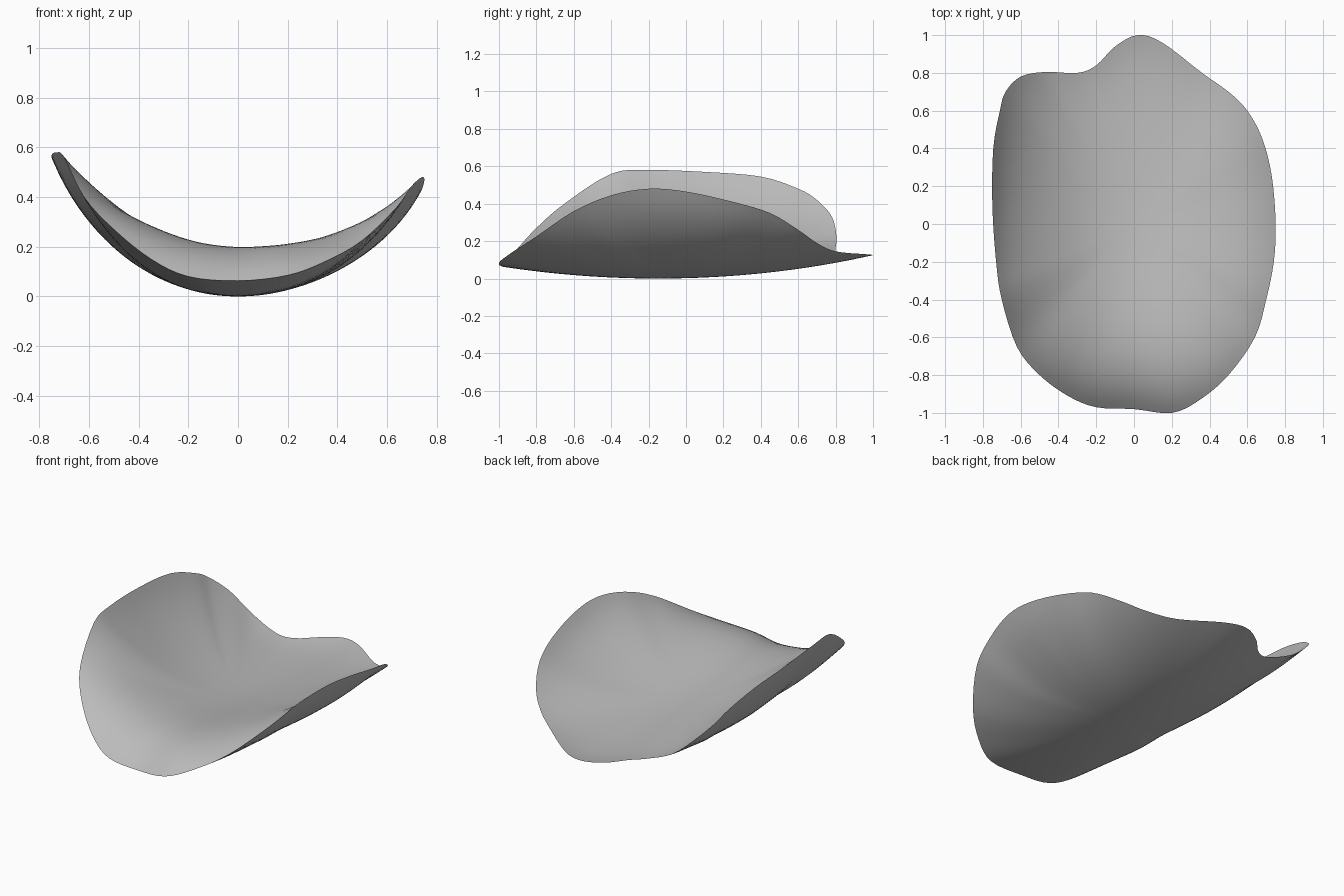
import bpy
import bmesh
from math import sqrt
from mathutils import Vector

cube = bpy.data.objects.get("Cube")
if cube:
    bpy.data.objects.remove(cube, do_unlink=True)

# Outline of the thin edge, starting at the back tip and passing the left side
RIM = [Vector(p) for p in (
    (.02, 1, .125), (.15, .96, .13), (.36, .8, .145), (.5, .7, .19),
    (.6, .6, .26), (.68, .45, .35), (.73, .25, .41), (.75, 0, .465),
    (.74, -.2, .48), (.7, -.4, .445), (.64, -.6, .36), (.5, -.8, .225),
    (.35, -.93, .14), (.2, -1, .085), (0, -.98, .063), (-.2, -.97, .08),
    (-.35, -.91, .15), (-.5, -.8, .27), (-.62, -.65, .4), (-.7, -.4, .56),
    (-.73, -.2, .58), (-.75, .1, .57), (-.745, .4, .545), (-.71, .6, .48),
    (-.68, .7, .42), (-.6, .78, .33), (-.47, .805, .22), (-.3, .8, .145),
    (-.2, .84, .125), (-.1, .94, .12))]
STEPS = 4
RINGS = 28
RADIUS = .82


def smooth_loop(points, steps):
    """Closed Catmull-Rom curve through the points."""
    result = []
    count = len(points)
    for i in range(count):
        a, b, c, d = (points[(i + k) % count] for k in (-1, 0, 1, 2))
        for s in range(steps):
            t = s / steps
            result.append(.5 * (2 * b + (c - a) * t
                                + (2 * a - 5 * b + 4 * c - d) * t ** 2
                                + (3 * b - a - 3 * c + d) * t ** 3))
    return result


def base_height(x, y):
    """Round trough, slightly bowed along its length."""
    return RADIUS - sqrt(RADIUS ** 2 - x * x) + .09 * (y + .15) ** 2


def outer_height(edge, t):
    lift = edge.z - base_height(edge.x, edge.y)
    return base_height(edge.x * t, edge.y * t) + lift * t ** 3


def thickness(edge, t):
    """Thick towards the front, thinning to the back and to the edge."""
    x, y = edge.x * t, edge.y * t
    return .21 * (1 - y) / 1.6 * (1 - .25 * x) * (1 - t ** 4)


def add_skin(bm, edges, rim_verts, inner):
    """Fill the rim with concentric rings closing on a centre point."""
    def height(edge, t):
        return outer_height(edge, t) + (thickness(edge, t) if inner else 0)

    def join(*verts):
        bm.faces.new(verts if inner else verts[::-1])

    count = len(edges)
    previous = rim_verts
    for ring in range(RINGS - 1, 0, -1):
        t = ring / RINGS
        current = [bm.verts.new((e.x * t, e.y * t, height(e, t))) for e in edges]
        for i in range(count):
            j = (i + 1) % count
            join(previous[j], previous[i], current[i], current[j])
        previous = current
    centre = bm.verts.new((0, 0, height(edges[0], 0)))
    for i in range(count):
        join(previous[(i + 1) % count], previous[i], centre)


# Curved shell: inner and outer skins share the thin edge
bm = bmesh.new()
edges = smooth_loop(RIM, STEPS)
rim_verts = [bm.verts.new(e) for e in edges]
for inner in (True, False):
    add_skin(bm, edges, rim_verts, inner)
bmesh.ops.recalc_face_normals(bm, faces=bm.faces)
mesh = bpy.data.meshes.new("curved_shell")
bm.to_mesh(mesh)
bm.free()
shell = bpy.data.objects.new("curved_shell", mesh)
bpy.context.collection.objects.link(shell)

# Plain grey surface
grey = bpy.data.materials.new("plain_grey")
grey.use_nodes = True
colour = (.5, .5, .5, 1)
grey.diffuse_color = colour
grey.node_tree.nodes["Principled BSDF"].inputs["Base Color"].default_value = colour
mesh.materials.append(grey)

bpy.ops.object.select_all(action='DESELECT')
shell.select_set(True)
bpy.context.view_layer.objects.active = shell
bpy.ops.object.shade_smooth_by_angle(angle=.7)
